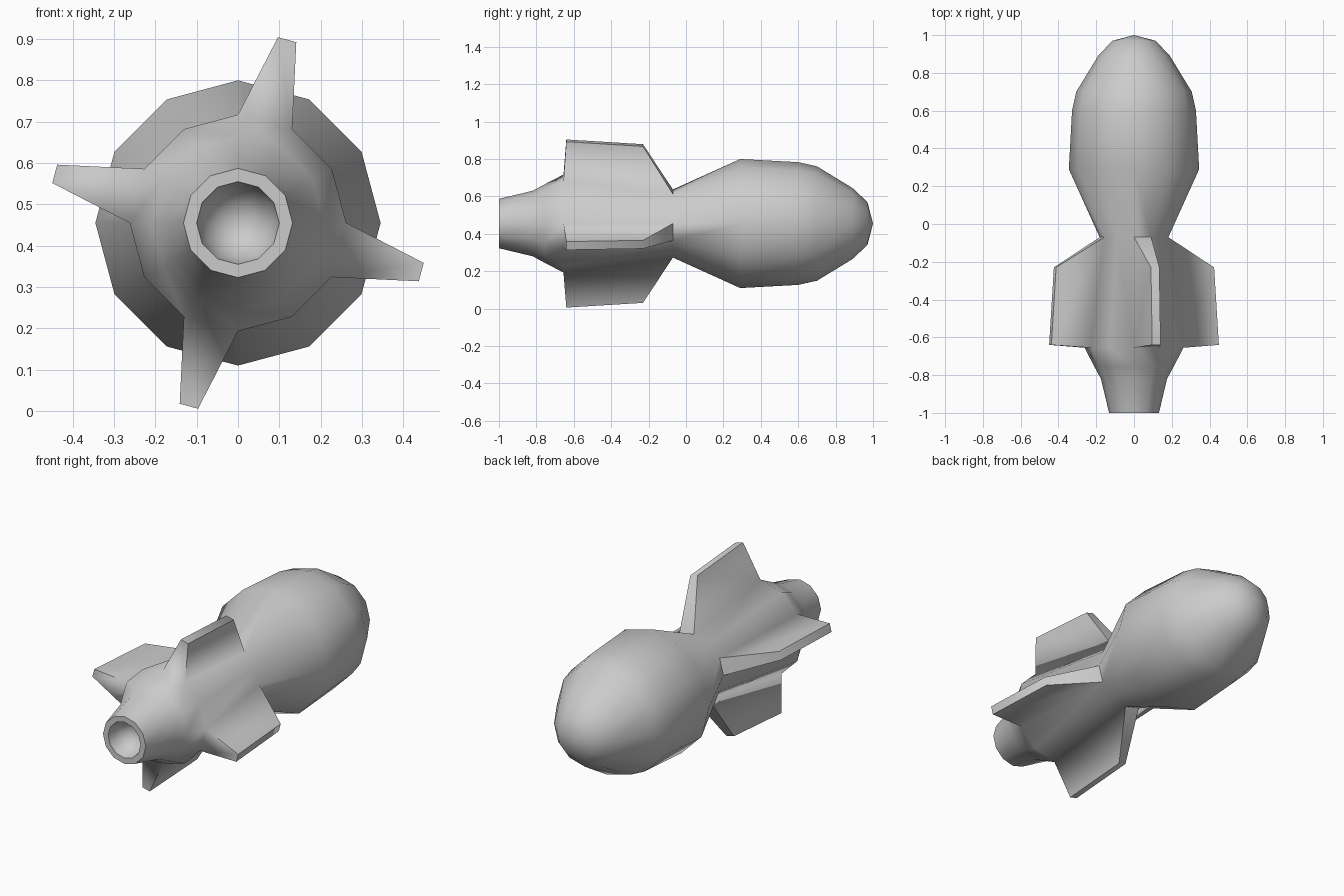
import bpy, bmesh, math

if "Cube" in bpy.data.objects:
    bpy.data.objects.remove(bpy.data.objects["Cube"])

SIDES = 12
CENTRE_Z = 0.455

# Body profile (y, radius): nozzle floor -> rim -> tail -> waist -> head -> nose
PROFILE = [(-0.89, 0.045), (-0.93, 0.085), (-1.0, 0.10), (-1.0, 0.132), (-0.82, 0.175),
           (-0.755, 0.21), (-0.655, 0.262), (-0.07, 0.182), (0.29, 0.345),
           (0.60, 0.328), (0.70, 0.306), (0.89, 0.19), (0.97, 0.115)]
FIN_RING = 6                 # fins grow from the band between rings 6 and 7
FIN_SIDES = (2, 5, 8, 11)    # one panel in every quarter
FIN_TIPS = [(-0.64, 0.459), (-0.23, 0.433)]
FIN_HALF_WIDTH = 0.023

bm = bmesh.new()


def point(y, radius, angle, side=0.0):
    """Vertex at a radius and angle about the body axis, shifted sideways."""
    c, s = math.cos(angle), math.sin(angle)
    return bm.verts.new((radius * c - side * s, y, CENTRE_Z + radius * s + side * c))


# Turned body
step = 2 * math.pi / SIDES
rings = [[point(y, r, i * step) for i in range(SIDES)] for y, r in PROFILE]
for k in range(len(rings) - 1):
    for i in range(SIDES):
        if k == FIN_RING and i in FIN_SIDES:
            continue
        j = (i + 1) % SIDES
        bm.faces.new((rings[k][i], rings[k][j], rings[k + 1][j], rings[k + 1][i]))

# Nozzle floor and nose cap
for ring, y in ((rings[0], -0.88), (rings[-1], 1.0)):
    tip = point(y, 0, 0)
    for i in range(SIDES):
        bm.faces.new((ring[i], ring[(i + 1) % SIDES], tip))

# Tapered fins drawn out of the body panels
for i in FIN_SIDES:
    j = (i + 1) % SIDES
    mid = (i + 0.5) * step
    a, b = rings[FIN_RING], rings[FIN_RING + 1]
    root = [a[i], a[j], b[j], b[i]]
    (y0, r0), (y1, r1) = FIN_TIPS
    w = FIN_HALF_WIDTH
    tip = [point(y0, r0, mid, -w), point(y0, r0, mid, w),
           point(y1, r1, mid, w), point(y1, r1, mid, -w)]
    bm.faces.new(tip)
    for n in range(4):
        m = (n + 1) % 4
        bm.faces.new((root[n], root[m], tip[m], tip[n]))

bmesh.ops.recalc_face_normals(bm, faces=bm.faces)
mesh = bpy.data.meshes.new("finned_rocket_body")
bm.to_mesh(mesh)
bm.free()
body = bpy.data.objects.new("finned_rocket_body", mesh)
bpy.context.collection.objects.link(body)

# Smooth skin with crisp fin edges
bpy.context.view_layer.objects.active = body
body.select_set(True)
bpy.ops.object.shade_smooth_by_angle(angle=math.radians(66))
